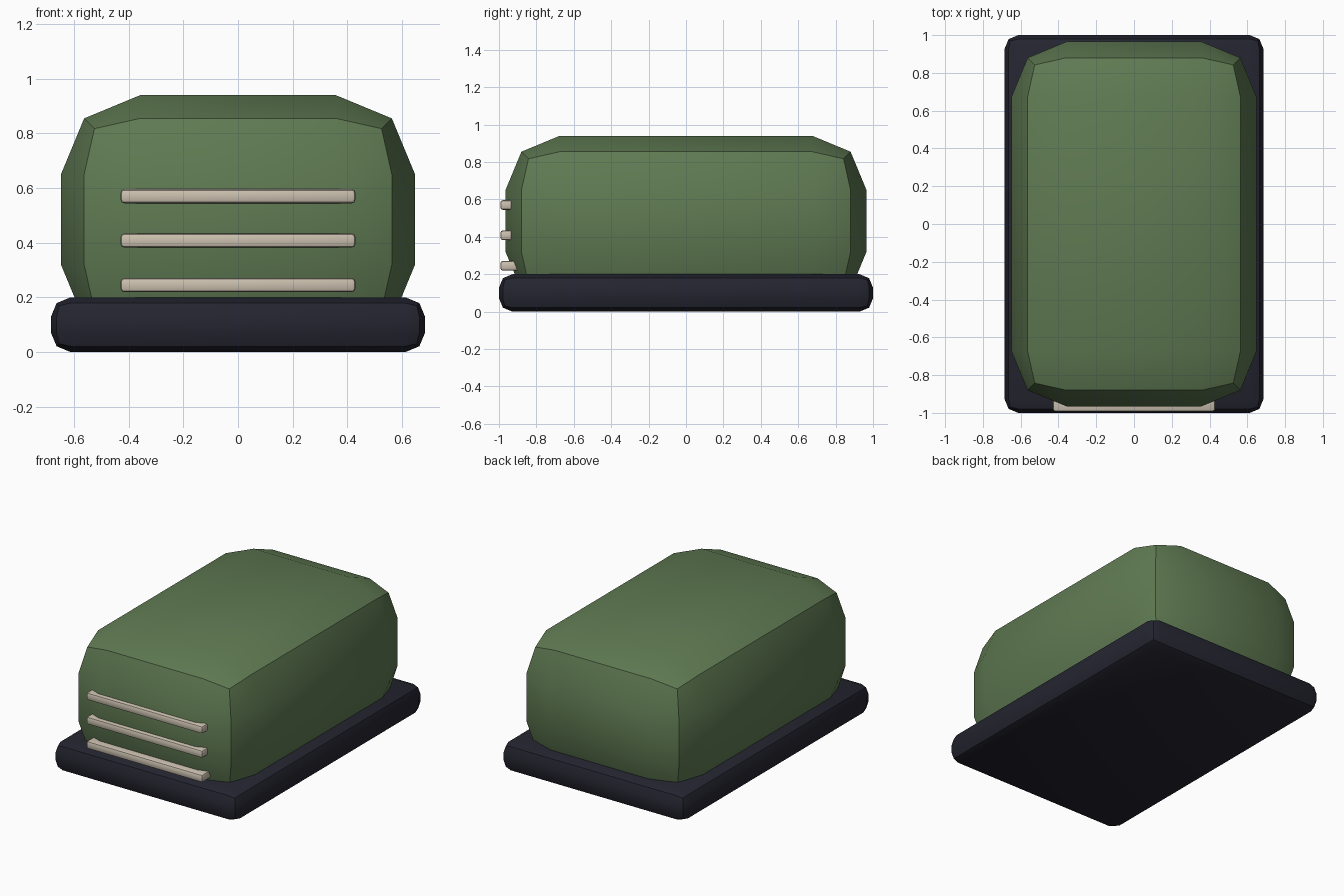
import bpy
import math

if "Cube" in bpy.data.objects:
    bpy.data.objects.remove(bpy.data.objects["Cube"])


def colour(name, rgb):
    mat = bpy.data.materials.new(name)
    mat.diffuse_color = (*rgb, 1.0)
    mat.use_nodes = True
    mat.node_tree.nodes["Principled BSDF"].inputs["Base Color"].default_value = mat.diffuse_color
    return mat


green = colour("moss_green", (0.115, 0.195, 0.085))
navy = colour("dark_navy", (0.018, 0.018, 0.030))
cream = colour("warm_cream", (0.60, 0.53, 0.43))


def bevelled_box(name, x, y, z, bevel, mat):
    """Box spanning the given (min, max) ranges with two-step rounded edges."""
    spans = (x, y, z)
    bpy.ops.mesh.primitive_cube_add(size=1, location=[(a + b) / 2 for a, b in spans])
    obj = bpy.context.object
    obj.name = name
    obj.scale = [b - a for a, b in spans]
    bpy.ops.object.transform_apply(location=False, rotation=False, scale=True)
    mod = obj.modifiers.new("rounded_edges", 'BEVEL')
    mod.width = bevel
    mod.segments = 2
    mod.limit_method = 'NONE'
    bpy.ops.object.modifier_apply(modifier=mod.name)
    bpy.ops.object.shade_smooth_by_angle(angle=math.radians(30))
    obj.data.materials.append(mat)
    return obj


# Flat plinth
bevelled_box("base", (-0.685, 0.685), (-1.0, 1.0), (0.0, 0.2), 0.072, navy)

# Rounded housing, sunk into the plinth
bevelled_box("housing", (-0.648, 0.648), (-0.965, 0.965), (0.03, 0.94), 0.29, green)

# Three horizontal grille slats on the front
for i, height in enumerate((0.245, 0.408, 0.57)):
    bevelled_box(f"grille_slat_{i + 1}", (-0.43, 0.43), (-0.993, -0.89),
                 (height - 0.026, height + 0.026), 0.014, cream)
